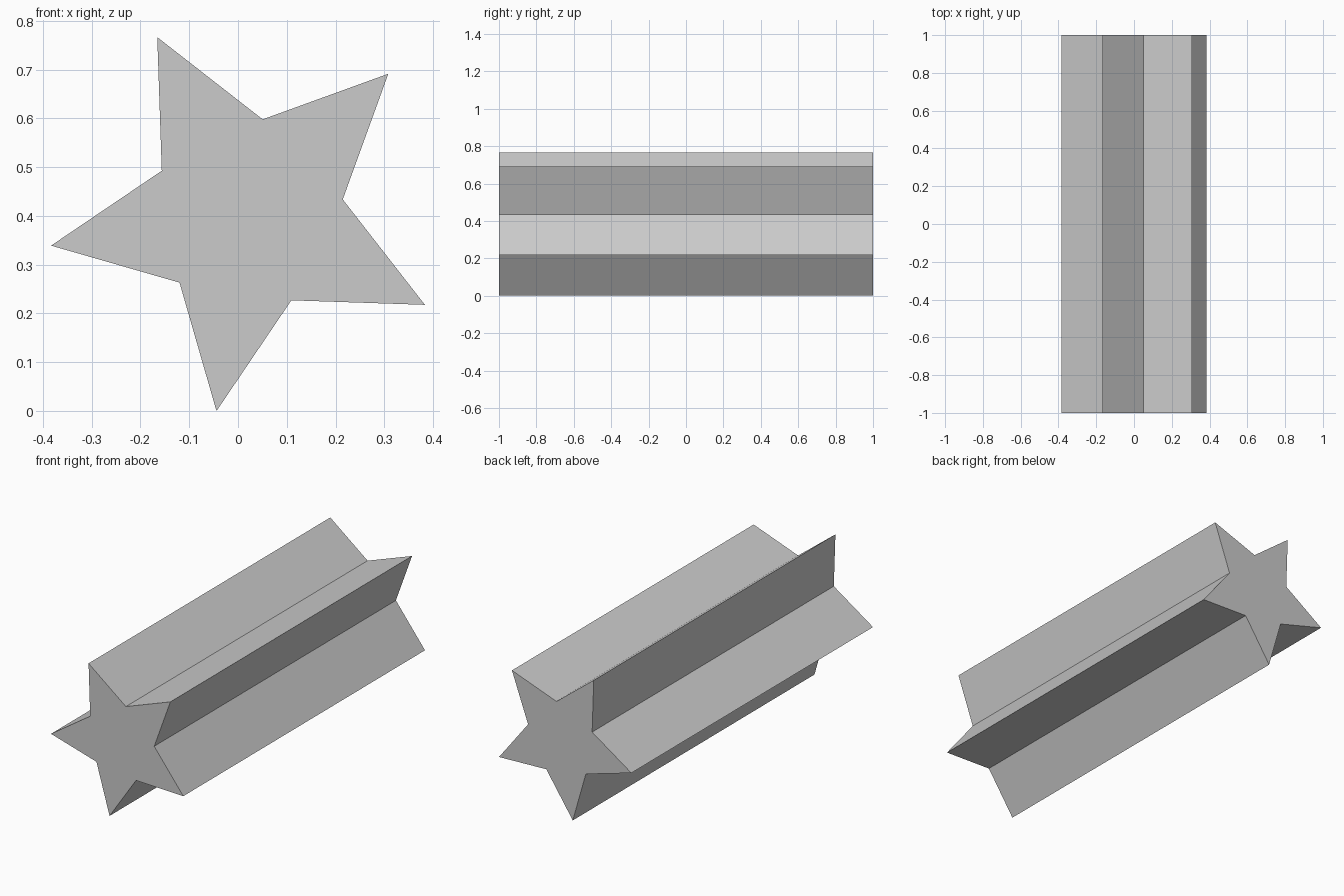
import bpy
import bmesh
from math import radians, sin, cos
from mathutils import Vector

cube = bpy.data.objects.get("Cube")
if cube:
    bpy.data.objects.remove(cube, do_unlink=True)

POINTS = 5
TIP_RADIUS, NOTCH_RADIUS = 0.408, 0.1975
FIRST_TIP = radians(45)
LENGTH = 2.0
CENTRE = Vector((0.0197, 0, 0.403))

# Plain grey material
grey = bpy.data.materials.new("light_grey")
grey.use_nodes = True
colour = (0.6, 0.6, 0.6, 1)
grey.diffuse_color = colour
grey.node_tree.nodes["Principled BSDF"].inputs["Base Color"].default_value = colour

# Star profile on the front plane, alternating tips and notches
bm = bmesh.new()
profile = []
for i in range(POINTS * 2):
    angle = FIRST_TIP + radians(180 / POINTS) * i
    radius = NOTCH_RADIUS if i % 2 else TIP_RADIUS
    offset = Vector((cos(angle), 0, sin(angle))) * radius
    profile.append(bm.verts.new(CENTRE + offset + Vector((0, -LENGTH / 2, 0))))
front = bm.faces.new(profile)

# Extrude to the back, keeping both end caps
result = bmesh.ops.extrude_face_region(bm, geom=[front], use_keep_orig=True)
moved = [g for g in result["geom"] if isinstance(g, bmesh.types.BMVert)]
bmesh.ops.translate(bm, verts=moved, vec=(0, LENGTH, 0))
bmesh.ops.recalc_face_normals(bm, faces=bm.faces)

mesh = bpy.data.meshes.new("star_prism")
bm.to_mesh(mesh)
bm.free()
mesh.materials.append(grey)
prism = bpy.data.objects.new("star_prism", mesh)
bpy.context.collection.objects.link(prism)
